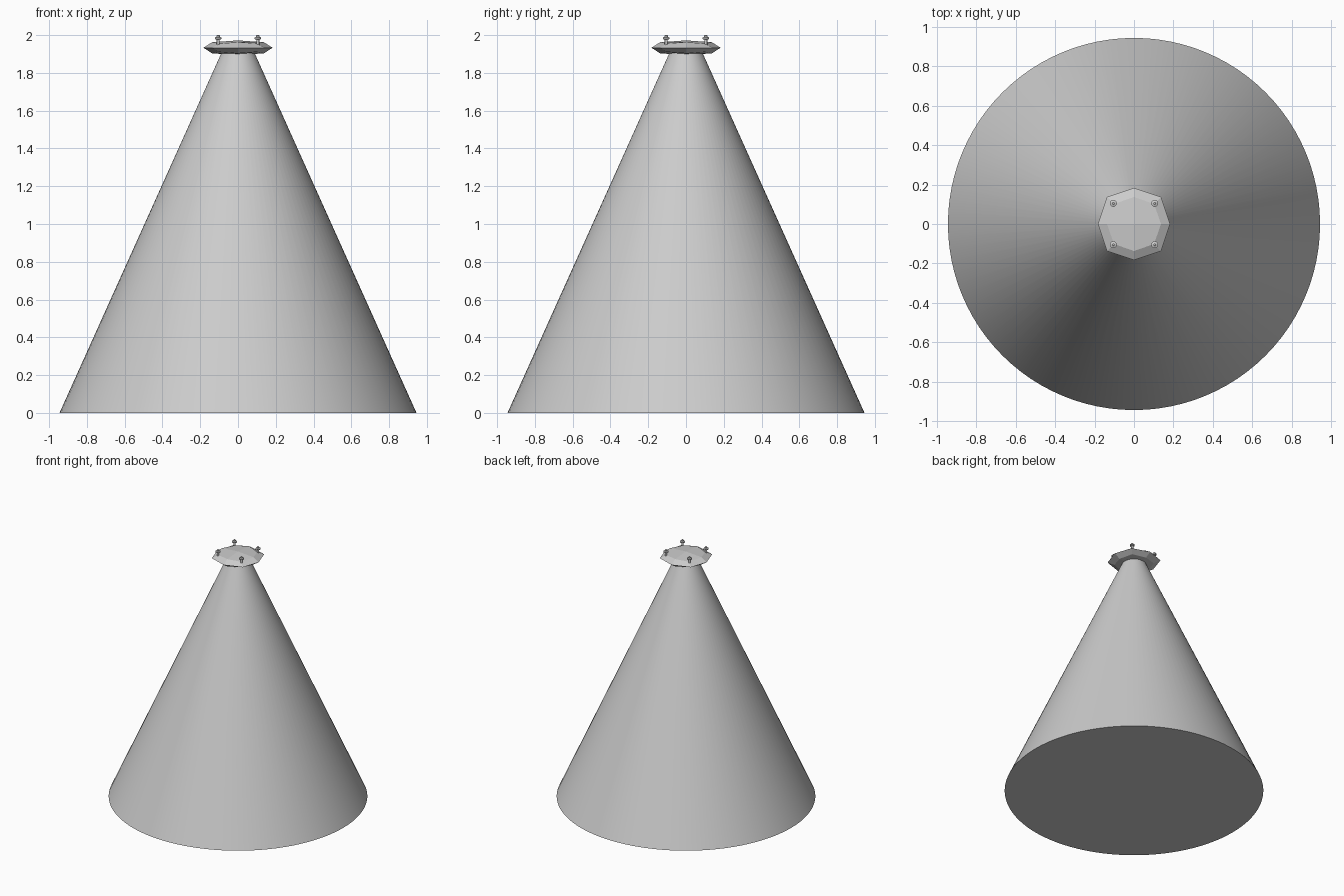
import bpy, bmesh, math

if "Cube" in bpy.data.objects:
    bpy.data.objects.remove(bpy.data.objects["Cube"])


def lathe(name, profile, sides, loc=(0, 0, 0)):
    """Spin a (radius, z) profile into a closed solid."""
    bm = bmesh.new()
    rings = [[bm.verts.new((r * math.cos(math.tau * i / sides),
                            r * math.sin(math.tau * i / sides), z))
              for i in range(sides)] for r, z in profile]
    for a, b in zip(rings, rings[1:]):
        for i in range(sides):
            j = (i + 1) % sides
            bm.faces.new((a[i], a[j], b[j], b[i]))
    bm.faces.new(rings[0][::-1])
    bm.faces.new(rings[-1])
    mesh = bpy.data.meshes.new(name)
    bm.to_mesh(mesh)
    bm.free()
    obj = bpy.data.objects.new(name, mesh)
    obj.location = loc
    bpy.context.collection.objects.link(obj)
    return obj


def smooth(obj):
    bpy.ops.object.select_all(action='DESELECT')
    obj.select_set(True)
    bpy.context.view_layer.objects.active = obj
    bpy.ops.object.shade_smooth_by_angle(angle=math.radians(35))


# Tall conical body
smooth(lathe("cone_body", [(0.945, 0), (0.088, 1.905)], 96))

# Faceted cap: a flattened box, subdivided once
bpy.ops.mesh.primitive_cube_add(size=2, location=(0, 0, 1.933))
cap = bpy.context.object
cap.name = "faceted_cap"
# one Catmull-Clark step leaves the face centres at full size
cap.scale = (0.183, 0.183, 0.039)
sub = cap.modifiers.new("facets", 'SUBSURF')
sub.levels = sub.render_levels = 1
sub.use_limit_surface = False

# Four small pegs: thin stem, wider collar, small tip
peg = [(0.008, 1.945), (0.008, 1.976), (0.018, 1.979), (0.018, 1.987),
       (0.009, 1.990), (0.009, 1.997), (0.005, 2.0)]
for sx, fx in ((-1, "left"), (1, "right")):
    for sy, fy in ((-1, "front"), (1, "back")):
        smooth(lathe(f"peg_{fy}_{fx}", peg, 12, (sx * 0.105, sy * 0.105, 0)))
